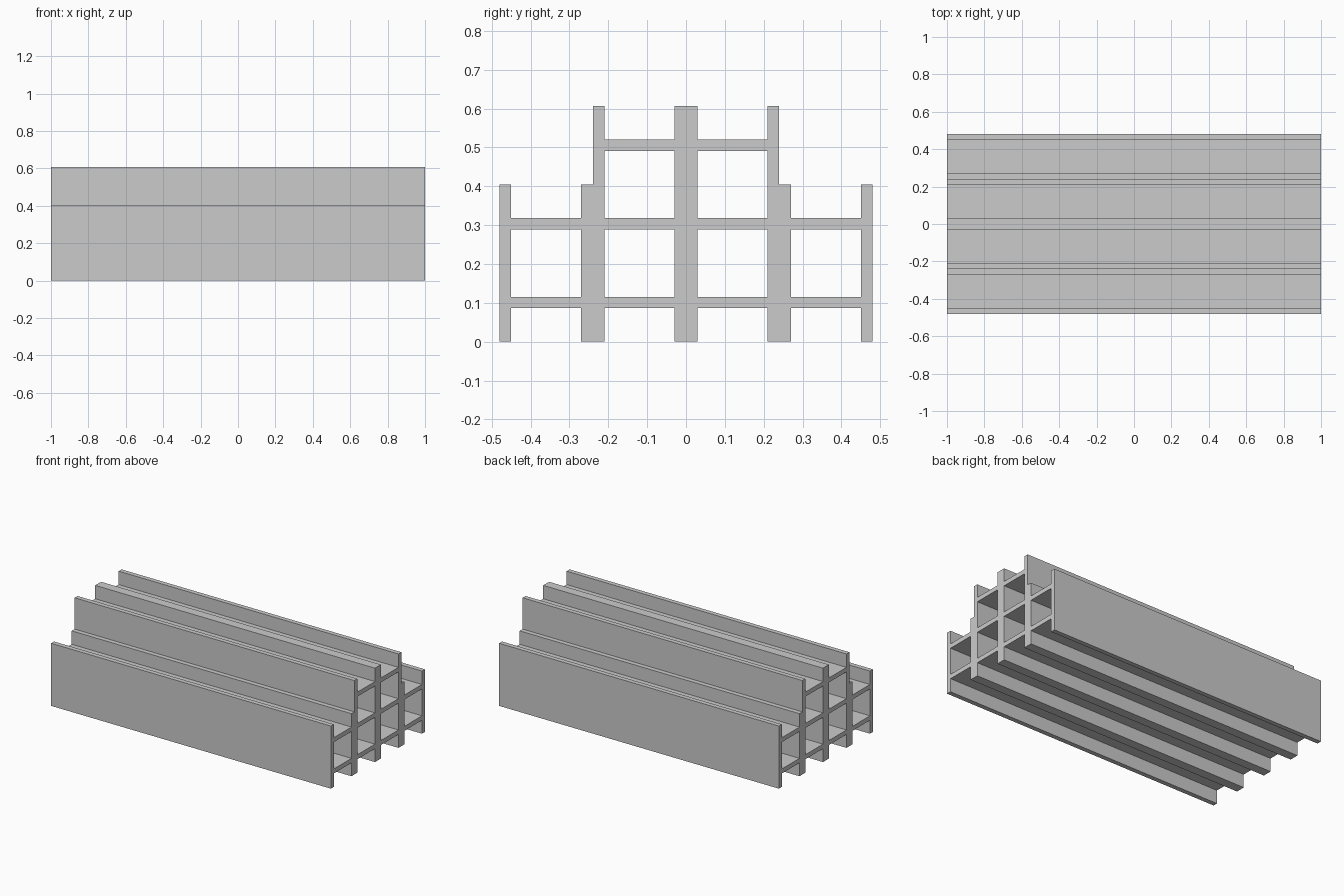
import bpy, bmesh

if "Cube" in bpy.data.objects:
    bpy.data.objects.remove(bpy.data.objects["Cube"])

LENGTH, WIDTH, HEIGHT = 2.0, 0.24, 0.2023
FLANGE, WEB = 0.03, 0.029


def h_beam_mesh():
    """H-shaped cross-section (upright flanges, level web) extruded along x."""
    w, h, i, t = WIDTH / 2, HEIGHT / 2, WIDTH / 2 - FLANGE, WEB / 2
    profile = [(-w, -h), (-i, -h), (-i, -t), (i, -t), (i, -h), (w, -h),
               (w, h), (i, h), (i, t), (-i, t), (-i, h), (-w, h)]
    bm = bmesh.new()
    face = bm.faces.new([bm.verts.new((-LENGTH / 2, y, z)) for y, z in profile])
    ext = bmesh.ops.extrude_face_region(bm, geom=[face], use_keep_orig=True)
    verts = [g for g in ext["geom"] if isinstance(g, bmesh.types.BMVert)]
    bmesh.ops.translate(bm, verts=verts, vec=(LENGTH, 0, 0))
    bmesh.ops.recalc_face_normals(bm, faces=bm.faces)
    mesh = bpy.data.meshes.new("steel_beam")
    bm.to_mesh(mesh)
    bm.free()
    return mesh


# Stack of beams: four, four, then two on top
beam = h_beam_mesh()
for row, count in enumerate((4, 4, 2)):
    for col in range(count):
        obj = bpy.data.objects.new(f"steel_beam_row{row + 1}_{col + 1}", beam)
        obj.location = (0, (col - (count - 1) / 2) * WIDTH, (row + 0.5) * HEIGHT)
        bpy.context.collection.objects.link(obj)
